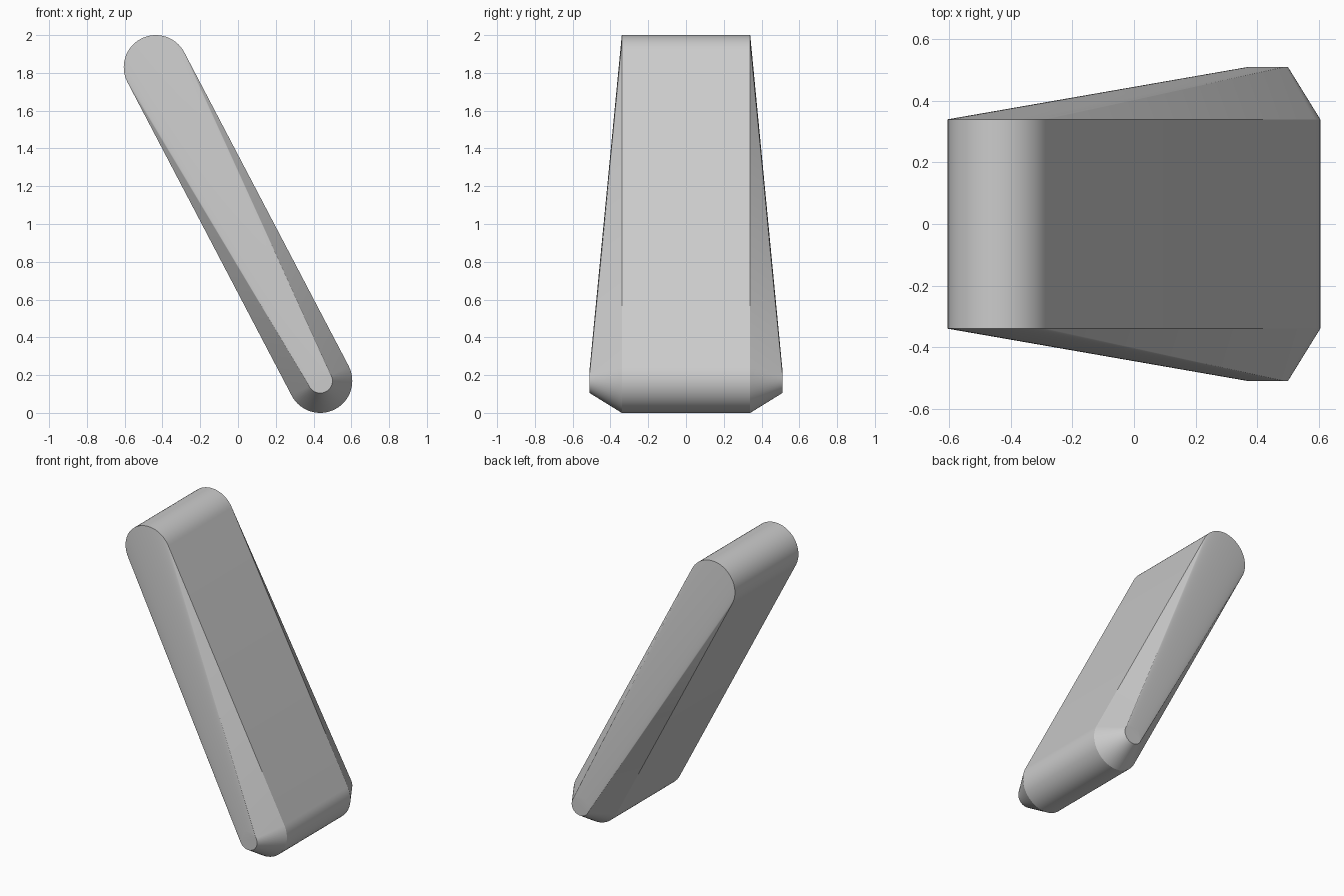
import bpy, bmesh, math
from mathutils import Vector

cube = bpy.data.objects.get("Cube")
if cube:
    bpy.data.objects.remove(cube, do_unlink=True)

# Main sizes
R, TIP_R = 0.17, 0.065          # rounded ends, small side disc
INNER, OUTER = 0.34, 0.51       # half width of body, half width at the side discs
top = Vector((-0.435, 0, 1.83))
foot = Vector((0.435, 0, 0.17))
axis = (top - foot).normalized()
across = Vector((axis.z, 0, -axis.x))
N = 32                          # segments per half circle

grey = bpy.data.materials.new("grey")
grey.use_nodes = True
grey.diffuse_color = (0.6, 0.6, 0.6, 1)
grey.node_tree.nodes["Principled BSDF"].inputs["Base Color"].default_value = (0.6, 0.6, 0.6, 1)

bm = bmesh.new()


def arc(centre, radius, y, start, count):
    """Points of an arc, starting across the slab and turning over its top."""
    out = []
    for k in range(start, start + count):
        a = math.pi * k / N
        p = centre + radius * (math.cos(a) * across + math.sin(a) * axis)
        out.append(bm.verts.new((p.x, y, p.z)))
    return out


def bridge(a, b):
    for i in range(len(a) - 1):
        bm.faces.new((a[i], a[i + 1], b[i + 1], b[i]))


# Tapered sides: top arc to disc, foot arc to disc, and the flat triangles between
loops = []
for s in (-1, 1):
    upper = arc(top, R, s * INNER, 0, N + 1)
    lower = arc(foot, R, s * INNER, N, N + 1)
    disc = arc(foot, TIP_R, s * OUTER, 0, 2 * N)
    bridge(upper, disc[:N + 1])
    bridge(lower, disc[N:] + disc[:1])
    bm.faces.new((upper[-1], lower[0], disc[N]))
    bm.faces.new((lower[-1], upper[0], disc[0]))
    bm.faces.new(disc)
    loops.append(upper + lower)

# Straight body between the two sides
bridge(loops[0] + loops[0][:1], loops[1] + loops[1][:1])
bmesh.ops.recalc_face_normals(bm, faces=bm.faces)

mesh = bpy.data.meshes.new("leaning_slab")
bm.to_mesh(mesh)
bm.free()
mesh.materials.append(grey)
slab = bpy.data.objects.new("leaning_slab", mesh)
bpy.context.collection.objects.link(slab)
bpy.context.view_layer.objects.active = slab
slab.select_set(True)
bpy.ops.object.shade_smooth_by_angle(angle=math.radians(20))
